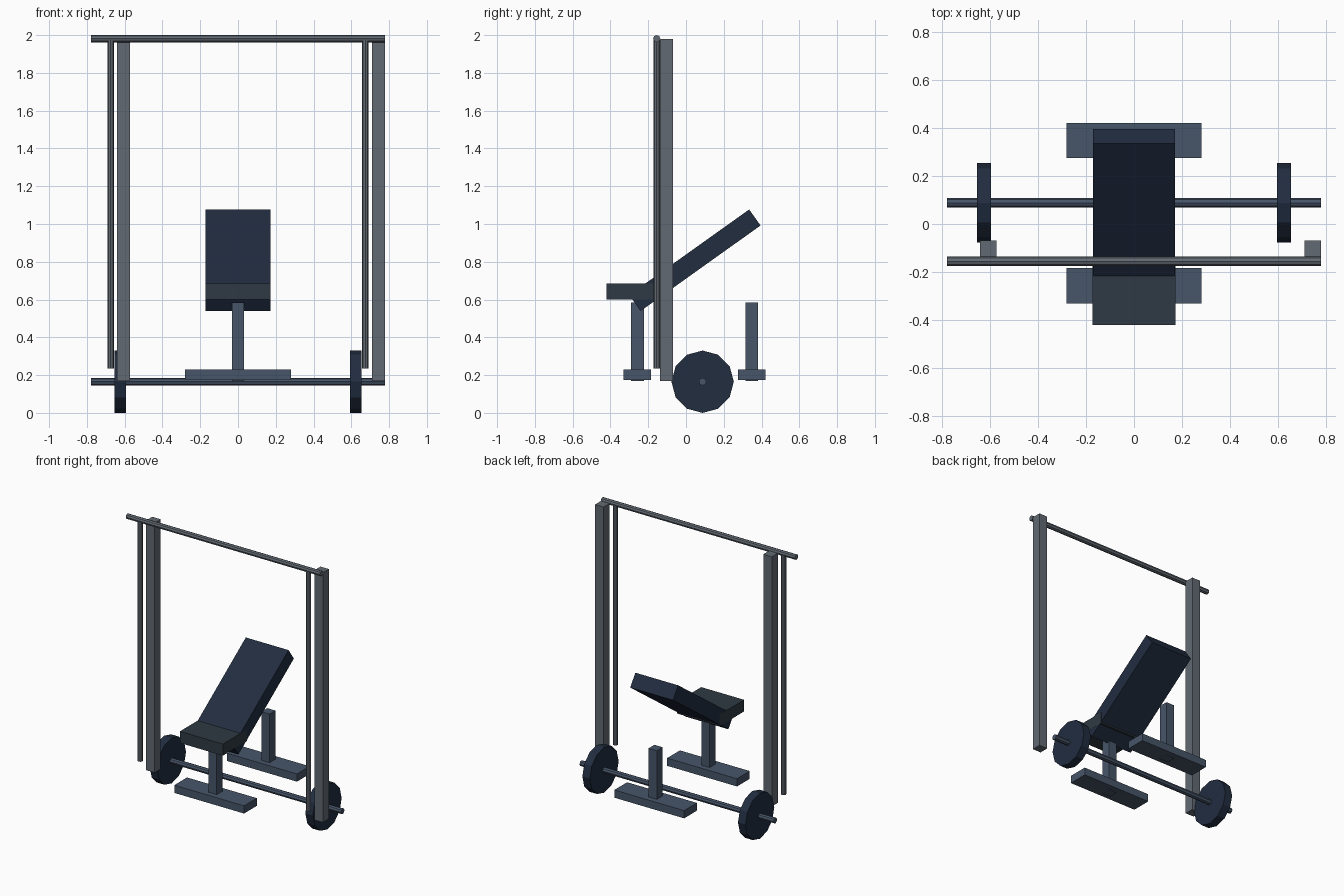
import bpy
from math import radians

if "Cube" in bpy.data.objects:
    bpy.data.objects.remove(bpy.data.objects["Cube"])


def material(name, hex_code):
    rgb = [int(hex_code[i:i + 2], 16) / 255 for i in (0, 2, 4)]
    lin = [c / 12.92 if c <= 0.04045 else ((c + 0.055) / 1.055) ** 2.4 for c in rgb]
    m = bpy.data.materials.new(name)
    m.diffuse_color = (*lin, 1)
    m.use_nodes = True
    m.node_tree.nodes["Principled BSDF"].inputs["Base Color"].default_value = m.diffuse_color
    return m


PAD = material("navy_pad", "212D40")
SEAT = material("dark_seat", "2F3A43")
STEEL = material("slate_steel", "475569")
RACK = material("grey_rack", "626A73")


def finish(name, mat):
    ob = bpy.context.object
    ob.name = name
    ob.data.materials.append(mat)
    return ob


def box(name, center, size, mat, tilt=0):
    bpy.ops.mesh.primitive_cube_add(size=1, location=center, rotation=(radians(tilt), 0, 0))
    bpy.context.object.scale = size
    return finish(name, mat)


def rod(name, center, radius, length, mat, sides, along_x=True):
    bpy.ops.mesh.primitive_cylinder_add(
        vertices=sides, radius=radius, depth=length, location=center,
        rotation=(0, radians(90) if along_x else 0, 0))
    return finish(name, mat)


# Bench cushions
box("seat", (0, -0.28, 0.642), (0.344, 0.28, 0.084), SEAT)
box("backrest", (0, 0.047, 0.808), (0.343, 0.78, 0.104), PAD, 35.5)

# Bench legs with cross feet
for end, y in (("front", -0.257), ("rear", 0.348)):
    box(end + "_leg", (0, y, 0.376), (0.066, 0.067, 0.415), STEEL)
    box(end + "_foot", (0, y, 0.203), (0.56, 0.146, 0.056), STEEL)

# Barbell resting on the floor
rod("barbell_bar", (0, 0.088, 0.165), 0.02, 1.556, STEEL, 8)
for side, s in (("left", -1), ("right", 1)):
    rod(side + "_plate", (s * 0.624, 0.088, 0.165), 0.165, 0.06, PAD, 12)

# Rack: uprights (both offset to the same side), slim rods and top bar
for side, x in (("left", -0.606), ("right", 0.743)):
    box(side + "_upright", (x, -0.103, 1.075), (0.068, 0.069, 1.81), RACK)
for side, s in (("left", -1), ("right", 1)):
    rod(side + "_slim_rod", (s * 0.674, -0.155, 1.106), 0.018, 1.74, RACK, 8, along_x=False)
rod("top_bar", (0, -0.155, 1.981), 0.019, 1.556, RACK, 8)
